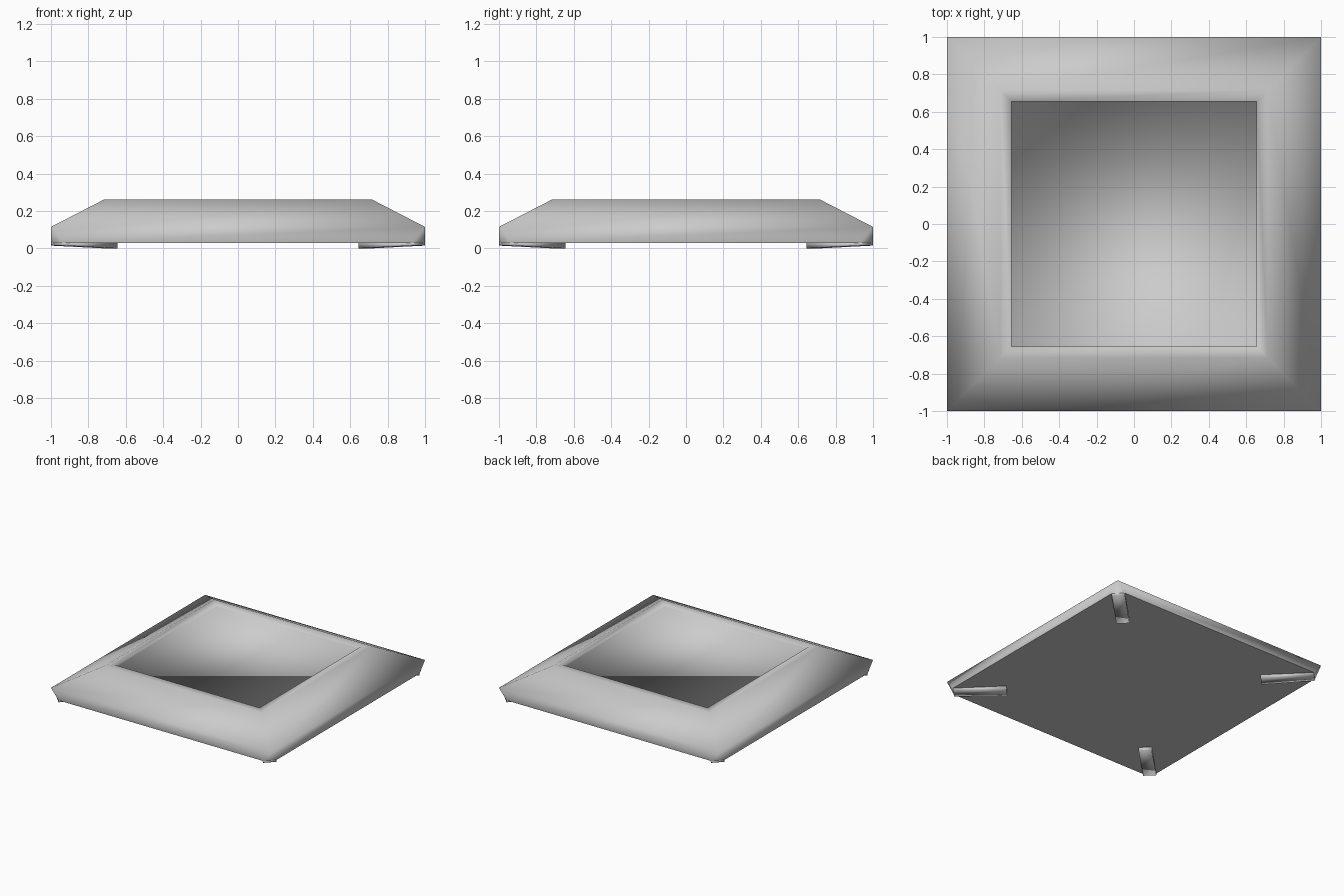
import bpy, bmesh, math

old = bpy.data.objects.get("Cube")
if old:
    bpy.data.objects.remove(old, do_unlink=True)

grey = bpy.data.materials.new("plain_grey")
grey.use_nodes = True
colour = (0.6, 0.6, 0.6, 1)
grey.diffuse_color = colour
grey.node_tree.nodes["Principled BSDF"].inputs["Base Color"].default_value = colour

BASE = 0.03    # height of the flat underside
CUT = 0.07     # corner cut where the feet meet the base


def finish(name, bm):
    bmesh.ops.recalc_face_normals(bm, faces=bm.faces)
    for face in bm.faces:
        face.smooth = True
    mesh = bpy.data.meshes.new(name)
    bm.to_mesh(mesh)
    bm.free()
    mesh.materials.append(grey)
    obj = bpy.data.objects.new(name, mesh)
    bpy.context.collection.objects.link(obj)
    return obj


def corner_cut_ring(bm, w, z, cut):
    """Square ring whose corners are cut; a cut of zero leaves doubled corners."""
    v = w - cut
    points = [(w, v), (v, w), (-v, w), (-w, v),
              (-w, -v), (-v, -w), (v, -w), (w, -v)]
    return [bm.verts.new((x, y, z)) for x, y in points]


# Sloped tray: flat underside, upright edge, lip, raised border, recessed panel
bm = bmesh.new()
profile = [(0.715, BASE, CUT), (1.0, BASE, CUT), (1.0, 0.115, 0),
           (0.715, 0.262, 0), (0.655, 0.262, 0), (0.655, 0.24, 0)]
rings = [corner_cut_ring(bm, *step) for step in profile]
for low, high in zip(rings, rings[1:]):
    for i in range(8):
        j = (i + 1) % 8
        bm.faces.new((low[i], low[j], high[j], high[i]))
bm.faces.new(rings[0])
bm.faces.new(rings[-1])
for i in range(8):
    bm.edges.get((rings[1][i], rings[1][(i + 1) % 8])).smooth = False
bmesh.ops.remove_doubles(bm, verts=bm.verts, dist=0.0001)
finish("tray_body", bm)


# Low wedge foot under each corner, set along the diagonal
def corner_foot(name, angle):
    bm = bmesh.new()
    side = [(0.68, 0.0), (0.965, 0.015), (0.965, 0.032), (0.68, 0.032)]
    half = CUT / math.sqrt(2)
    ends = [[bm.verts.new((t * math.sqrt(2), y, z)) for t, z in side]
            for y in (-half, half)]
    for end in ends:
        bm.faces.new(end)
    for i in range(4):
        j = (i + 1) % 4
        bm.faces.new((ends[0][i], ends[0][j], ends[1][j], ends[1][i]))
    foot = finish(name, bm)
    foot.rotation_euler.z = angle


for i, name in enumerate(("back_left_foot", "back_right_foot",
                          "front_right_foot", "front_left_foot")):
    corner_foot(name, math.radians(45 + 90 * i))
